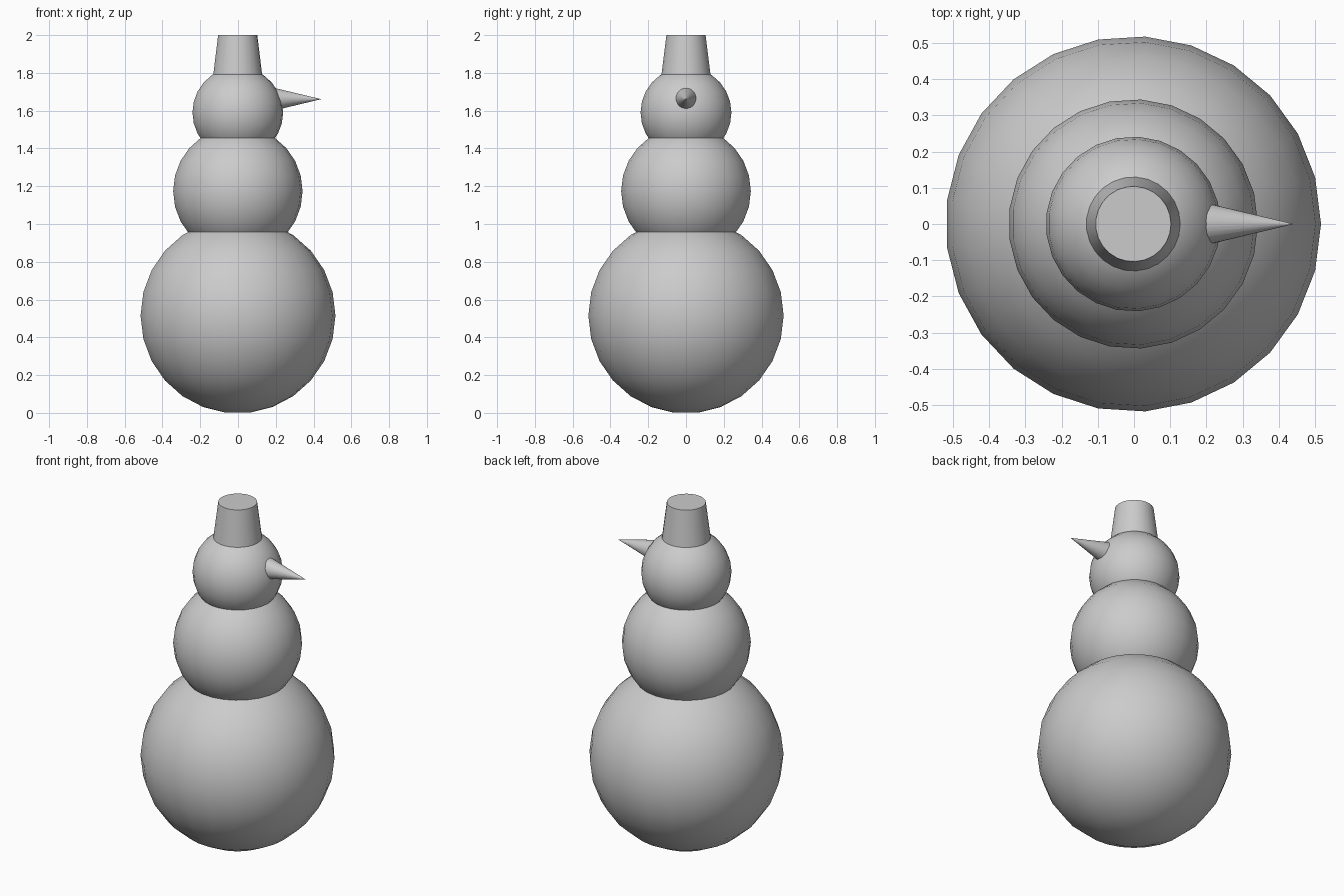
import bpy
import bmesh
from math import cos, sin, pi, radians
from mathutils import Matrix

cube = bpy.data.objects.get("Cube")
if cube:
    bpy.data.objects.remove(cube, do_unlink=True)

SIDES = 25
RINGS = 13
SHIFT = -0.002  # odd side count: recentre on x

grey = bpy.data.materials.new("plain_grey")
grey.use_nodes = True
colour = (0.6, 0.6, 0.6, 1)
grey.diffuse_color = colour
grey.node_tree.nodes["Principled BSDF"].inputs["Base Color"].default_value = colour


def lathe(name, profile, matrix):
    """Spin (radius, height) points, listed bottom to top, into a capped solid."""
    bm = bmesh.new()
    loops = []
    for r, z in profile:
        angles = [2 * pi * i / SIDES for i in range(SIDES)]
        loops.append([bm.verts.new((r * cos(a), r * sin(a), z)) for a in angles])
    for low, high in zip(loops, loops[1:]):
        for i in range(SIDES):
            j = (i + 1) % SIDES
            bm.faces.new((low[i], low[j], high[j], high[i]))
    bm.faces.new(loops[0][::-1])
    bm.faces.new(loops[-1])
    bmesh.ops.remove_doubles(bm, verts=bm.verts, dist=0.00001)
    bmesh.ops.recalc_face_normals(bm, faces=bm.faces)
    bm.transform(matrix)
    mesh = bpy.data.meshes.new(name)
    bm.to_mesh(mesh)
    bm.free()
    mesh.materials.append(grey)
    obj = bpy.data.objects.new(name, mesh)
    bpy.context.collection.objects.link(obj)
    bpy.ops.object.select_all(action="DESELECT")
    obj.select_set(True)
    bpy.context.view_layer.objects.active = obj
    bpy.ops.object.shade_smooth_by_angle(angle=radians(30))
    return obj


def ball(name, radius, z):
    """Sphere with small flat caps at the poles."""
    tilts = [pi * (i + 0.5) / RINGS for i in range(RINGS)]
    profile = [(radius * sin(t), -radius * cos(t)) for t in tilts]
    return lathe(name, profile, Matrix.Translation((SHIFT, 0, z)))


# Three stacked snowballs
ball("lower_body", 0.518, 0.515)
ball("upper_body", 0.344, 1.174)
ball("head", 0.241, 1.59)

# Tapered hat sunk into the head
lathe("hat", [(0.138, 0), (0.104, 0.275)], Matrix.Translation((SHIFT, 0, 1.725)))

# Pointed nose sticking out sideways
lathe("nose", [(0.07, 0), (0.0002, 0.29)],
      Matrix.Translation((0.15, 0, 1.661)) @ Matrix.Rotation(pi / 2, 4, "Y"))
